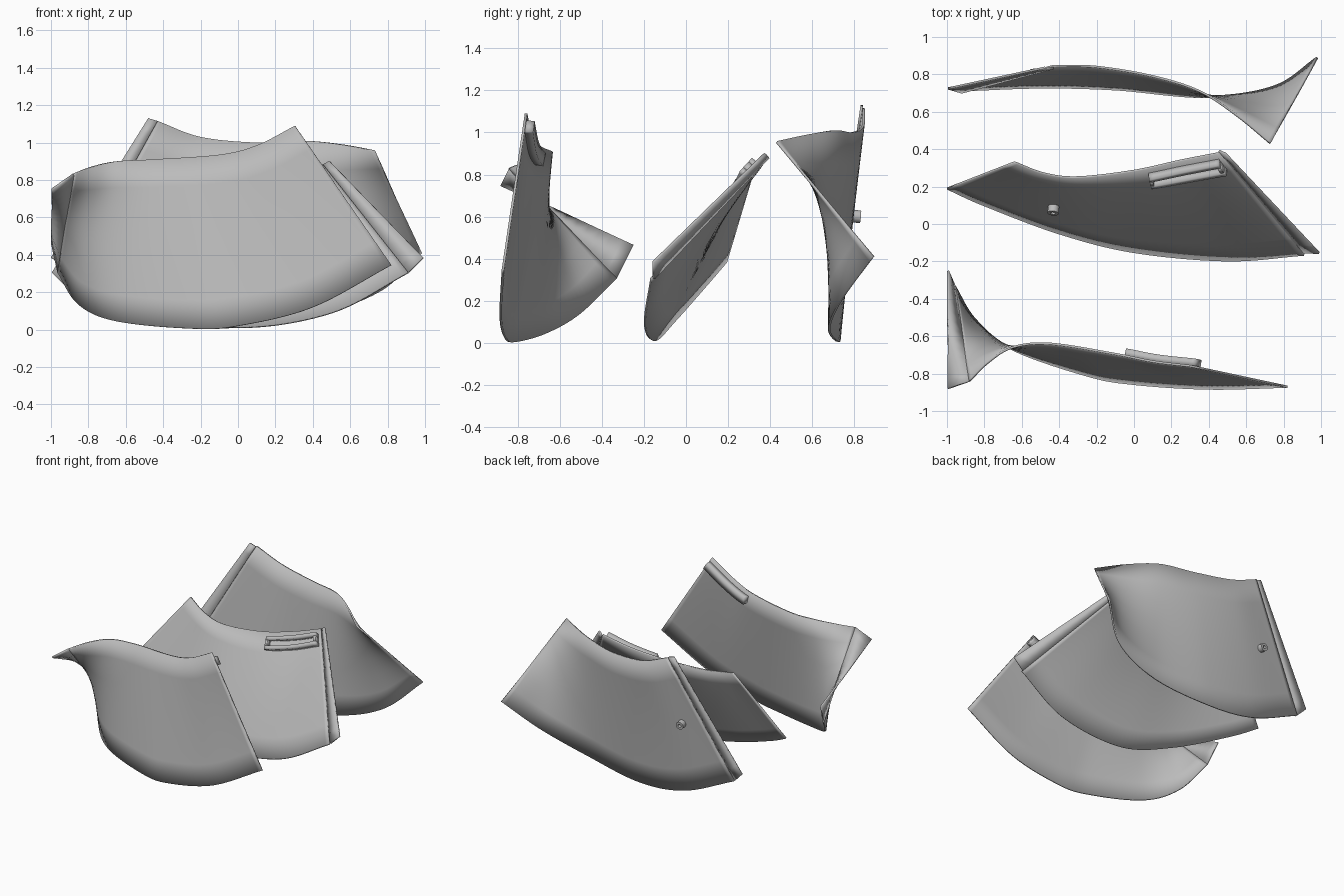
import bpy
import math
from mathutils import Vector

if "Cube" in bpy.data.objects:
    bpy.data.objects.remove(bpy.data.objects["Cube"], do_unlink=True)

THICK = 0.012

grey = bpy.data.materials.new("plain grey")
grey.use_nodes = True
shade = (0.5, 0.5, 0.5, 1)
grey.diffuse_color = shade
grey.node_tree.nodes["Principled BSDF"].inputs["Base Color"].default_value = shade


def smooth_path(points, count=200):
    """Smooth curve through the points, resampled evenly by length."""
    p = [Vector(q) for q in points]
    p = [p[0] * 2 - p[1]] + p + [p[-1] * 2 - p[-2]]
    dense = []
    for a, b, c, d in zip(p, p[1:], p[2:], p[3:]):
        for i in range(40):
            t = i / 40
            dense.append((b * 2 + (c - a) * t + (a * 2 - b * 5 + c * 4 - d) * t ** 2
                          + (b * 3 - a - c * 3 + d) * t ** 3) / 2)
    dense.append(p[-2])
    lengths = [0]
    for a, b in zip(dense, dense[1:]):
        lengths.append(lengths[-1] + (b - a).length)
    out, k = [], 0
    for i in range(count + 1):
        goal = lengths[-1] * i / count
        while k < len(dense) - 2 and lengths[k + 1] < goal:
            k += 1
        out.append(dense[k].lerp(dense[k + 1], (goal - lengths[k]) / (lengths[k + 1] - lengths[k])))
    return out


class Sheet:
    """Ruled surface between a top and a bottom curve; u runs along, v runs down."""

    def __init__(self, top, bottom):
        self.top, self.bottom = smooth_path(top), smooth_path(bottom)

    def at(self, u, v):
        n = len(self.top) - 1
        f = min(max(u, 0), 1) * n
        i = min(int(f), n - 1)
        a = self.top[i].lerp(self.top[i + 1], f - i)
        b = self.bottom[i].lerp(self.bottom[i + 1], f - i)
        return a.lerp(b, v)

    def normal(self, u, v):
        e = 0.01
        along = self.at(u + e, v) - self.at(u - e, v)
        down = self.at(u, v + e) - self.at(u, v - e)
        return along.cross(down).normalized()

    def nearest(self, target):
        cells = [(i / 60, j / 60) for i in range(61) for j in range(61)]
        return min(cells, key=lambda c: (self.at(*c) - Vector(target)).length)


def make_object(name, verts, faces):
    mesh = bpy.data.meshes.new(name)
    mesh.from_pydata(verts, [], faces)
    mesh.materials.append(grey)
    obj = bpy.data.objects.new(name, mesh)
    bpy.context.collection.objects.link(obj)
    return obj


def finish(obj):
    bpy.ops.object.select_all(action="DESELECT")
    obj.select_set(True)
    bpy.context.view_layer.objects.active = obj
    bpy.ops.object.shade_smooth_by_angle(angle=math.radians(35))


def patch(name, sheet, us=(0, 1), vs=(0, 1), low=-THICK / 2, high=THICK / 2, cols=64, rows=6):
    """Solid slab following part of a sheet, between two offsets from it."""
    verts, faces = [], []
    for i in range(cols + 1):
        for j in range(rows + 1):
            u = us[0] + (us[1] - us[0]) * i / cols
            v = vs[0] + (vs[1] - vs[0]) * j / rows
            verts.append(sheet.at(u, v) + sheet.normal(u, v) * low)
    for i in range(cols):
        for j in range(rows):
            a = i * (rows + 1) + j
            faces.append((a, a + rows + 1, a + rows + 2, a + 1))
    # faces are wound so that the slab grows towards the back
    obj = make_object(name, verts, [f[::-1] for f in faces])
    solid = obj.modifiers.new("thickness", "SOLIDIFY")
    solid.thickness = high - low
    solid.offset = -1
    finish(obj)
    return obj


def strip(name, sheet, u, top, bottom, shift):
    """Straight lip continuing the end of a sheet, set slightly behind it."""
    inner_top, inner_bottom = sheet.at(u, 0), sheet.at(u, 1)
    verts = []
    for k in range(13):
        t = k / 12
        back = Vector((0, shift, 0))
        verts += [inner_top.lerp(inner_bottom, t) + back, Vector(top).lerp(Vector(bottom), t)]
    obj = make_object(name, verts, [(k * 2, k * 2 + 1, k * 2 + 3, k * 2 + 2) for k in range(12)])
    solid = obj.modifiers.new("thickness", "SOLIDIFY")
    solid.thickness = THICK
    solid.offset = 0
    finish(obj)


def pin(name, sheet, target, side):
    """Short tube standing on a sheet."""
    u, v = sheet.nearest(target)
    axis = sheet.normal(u, v) * side
    turn = axis.to_track_quat("Z", "Y")
    profile = [(0.03, 0), (0.03, 0.045), (0.013, 0.045), (0.013, 0)]
    sides, verts, faces = 24, [], []
    for i in range(sides):
        a = math.tau * i / sides
        for r, h in profile:
            verts.append(sheet.at(u, v) + turn @ Vector((r * math.cos(a), r * math.sin(a), h)))
        for j in range(4):
            n, m = (i + 1) % sides * 4, (j + 1) % 4
            faces.append((i * 4 + j, n + j, n + m, i * 4 + m))
    finish(make_object(name, verts, faces))


# Curved panels, each from its top and bottom edge, left to right
front = Sheet(
    [(-.88, -.84, .83), (-.78, -.74, .87), (-.65, -.66, .9), (-.45, -.64, .91),
     (-.1, -.695, .935), (.1, -.735, .985), (.305, -.76, 1.09)],
    [(-.96, -.33, .305), (-.85, -.51, .135), (-.65, -.67, .045), (-.25, -.81, .006),
     (0, -.855, .02), (.4, -.88, .12), (.82, -.87, .345)])
middle = Sheet(
    [(-.64, .33, .855), (-.48, .27, .8), (-.3, .25, .765), (0, .285, .775),
     (.25, .34, .82), (.455, .38, .88)],
    [(-1, .19, .385), (-.8, .1, .28), (-.4, -.05, .11), (0, -.15, .012),
     (.5, -.195, .09), (.91, -.165, .305)])
rear = Sheet(
    [(-.43, .845, 1.115), (-.2, .84, 1.03), (.1, .79, 1), (.35, .71, 1.01),
     (.55, .58, .99), (.73, .43, .955)],
    [(-.92, .715, .23), (-.5, .73, .05), (-.1, .72, .006), (.38, .68, .07),
     (.75, .735, .2), (.98, .89, .41)])

for label, sheet in (("front", front), ("middle", middle), ("rear", rear)):
    patch(label + "_panel", sheet)

# Overlap lips at the panel ends
strip("front_lip", front, 0, (-.995, -.88, .75), (-.995, -.25, .465), 0)
strip("middle_lip", middle, 1, (.49, .375, .9), (.99, -.155, .385), THICK)
strip("rear_lip", rear, 0, (-.48, .835, 1.13), (-.995, .725, .305), -THICK)

# Bar behind the front panel
patch("front_bar", front, (.69, .995), (.04, .11), 0, .045, 24, 1)

# Raised slot frame on the middle panel
for label, us, vs in (("upper_rail", (.645, .98), (.045, .075)),
                      ("lower_rail", (.645, .98), (.12, .15)),
                      ("left_end", (.645, .66), (.075, .12)),
                      ("right_end", (.965, .98), (.075, .12))):
    patch("slot_" + label, middle, us, vs, -.05, 0, 16, 1)

# Locating pins
pin("middle_pin", middle, (-.44, .1, .42), -1)
pin("rear_pin", rear, (-.525, .79, .61), 1)
